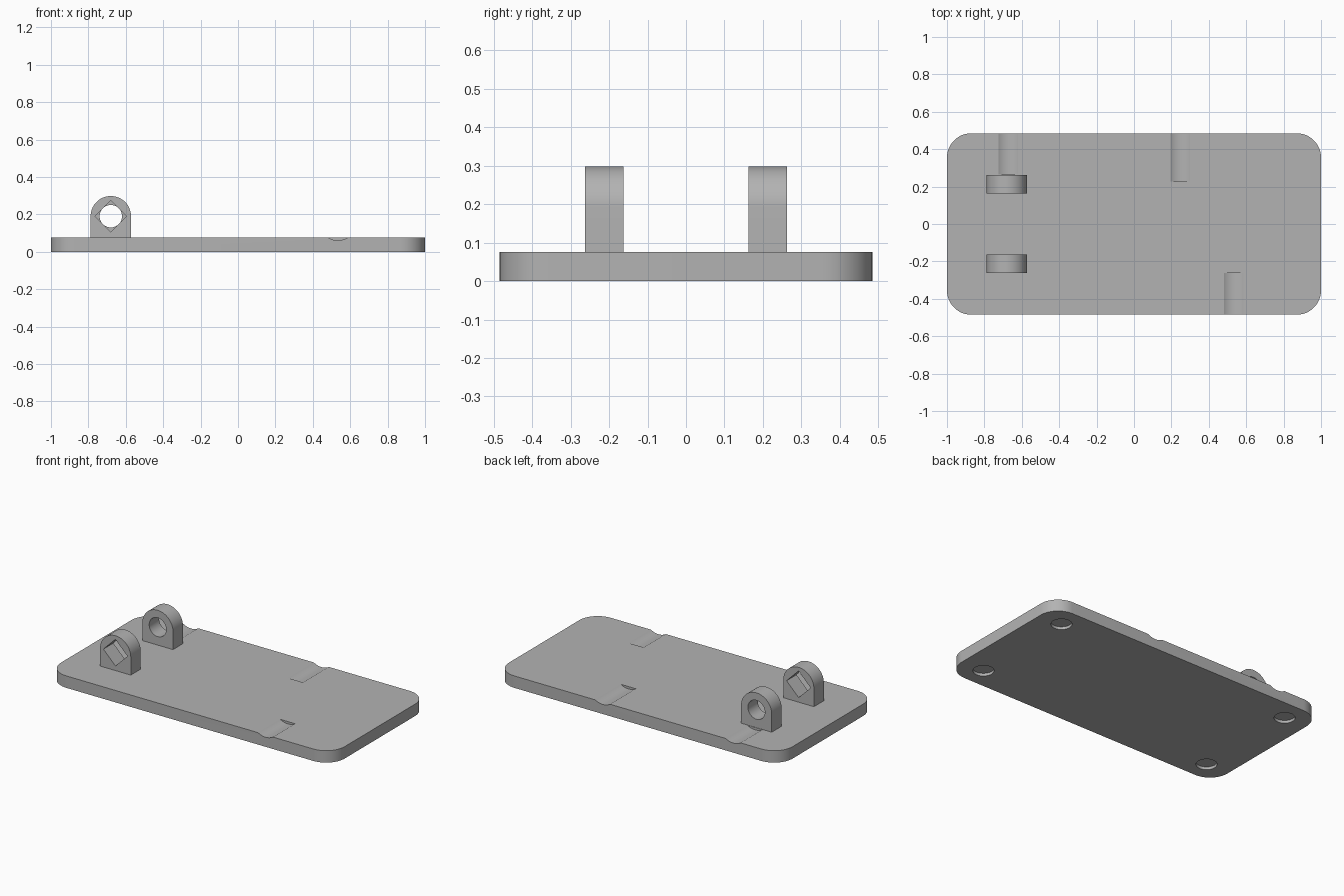
import bpy, bmesh
from math import pi, sin, cos
from mathutils import Matrix, Vector

cube = bpy.data.objects.get("Cube")
if cube:
    bpy.data.objects.remove(cube, do_unlink=True)

# Main sizes
HALF_X, HALF_Y, TOP = 1.0, 0.485, 0.076
CORNER = 0.13
LUG_X, LUG_Y, LUG_R, LUG_DEPTH, AXLE_Z = -0.68, 0.2125, 0.108, 0.1, 0.19
HOLE_R = 0.06

grey = bpy.data.materials.new("plain grey")
grey.use_nodes = True
grey.diffuse_color = (0.45, 0.45, 0.45, 1)
grey.node_tree.nodes["Principled BSDF"].inputs["Base Color"].default_value = grey.diffuse_color


def arc(cx, cy, r, start, end, steps):
    """Points along an arc."""
    angles = [start + (end - start) * i / steps for i in range(steps + 1)]
    return [(cx + r * cos(a), cy + r * sin(a)) for a in angles]


def extrude(name, outline, to_world, offset):
    """Closed prism from a 2D outline, pushed along an offset."""
    bm = bmesh.new()
    face = bm.faces.new([bm.verts.new(to_world(p)) for p in outline])
    pushed = bmesh.ops.extrude_face_region(bm, geom=[face])["geom"]
    moved = [v for v in pushed if isinstance(v, bmesh.types.BMVert)]
    bmesh.ops.translate(bm, verts=moved, vec=Vector(offset))
    bmesh.ops.recalc_face_normals(bm, faces=bm.faces)
    mesh = bpy.data.meshes.new(name)
    bm.to_mesh(mesh)
    bm.free()
    obj = bpy.data.objects.new(name, mesh)
    bpy.context.collection.objects.link(obj)
    mesh.materials.append(grey)
    return obj


def rod(name, radius, length, centre, along_y, sides=48):
    """Cylinder or prism cutter along y or z."""
    turn = Matrix.Rotation(pi / 2, 4, "X") if along_y else Matrix()
    bm = bmesh.new()
    bmesh.ops.create_cone(bm, cap_ends=True, segments=sides, radius1=radius,
                          radius2=radius, depth=length,
                          matrix=Matrix.Translation(centre) @ turn)
    mesh = bpy.data.meshes.new(name)
    bm.to_mesh(mesh)
    bm.free()
    obj = bpy.data.objects.new(name, mesh)
    bpy.context.collection.objects.link(obj)
    obj.hide_render = True
    mesh.materials.append(grey)
    return obj


def activate(obj):
    bpy.ops.object.select_all(action="DESELECT")
    obj.select_set(True)
    bpy.context.view_layer.objects.active = obj


def cut(obj, cutter):
    """Subtract the cutter and discard it."""
    mod = obj.modifiers.new("cut", "BOOLEAN")
    mod.operation, mod.solver, mod.object = "DIFFERENCE", "EXACT", cutter
    activate(obj)
    bpy.ops.object.modifier_apply(modifier=mod.name)
    bpy.data.objects.remove(cutter, do_unlink=True)


def smooth(obj):
    activate(obj)
    bpy.ops.object.shade_smooth_by_angle(angle=pi / 6)


# Base plate with rounded corners
outline = []
for i, (sx, sy) in enumerate([(1, 1), (-1, 1), (-1, -1), (1, -1)]):
    outline += arc(sx * (HALF_X - CORNER), sy * (HALF_Y - CORNER), CORNER,
                   i * pi / 2, (i + 1) * pi / 2, 12)
plate = extrude("base_plate", outline, lambda p: (p[0], p[1], 0), (0, 0, TOP))

# Shallow round grooves running in from the long edges
GROOVE_R, GROOVE_DEPTH = 0.1, 0.015
for x, inner, side in [(0.534, 0.262, -1), (0.248, 0.226, 1), (-0.672, 0.265, 1)]:
    outer = HALF_Y + 0.1
    cut(plate, rod("groove_cutter", GROOVE_R, outer - inner,
                   (x, side * (inner + outer) / 2, TOP - GROOVE_DEPTH + GROOVE_R),
                   True, 96))

# Round foot recesses under the corners
for sx in (-1, 1):
    for sy in (-1, 1):
        cut(plate, rod("recess_cutter", 0.061, 0.036, (sx * 0.84, sy * 0.35, 0), False))
smooth(plate)

# Upright lugs: square hole at the front, round hole at the back
profile = arc(0, AXLE_Z, LUG_R, 0, pi, 32) + [(-LUG_R, TOP), (LUG_R, TOP)]
for name, y, radius, sides in [("front_lug", -LUG_Y, HOLE_R * 1.414, 4),
                               ("back_lug", LUG_Y, HOLE_R, 48)]:
    lug = extrude(name, profile,
                  lambda p: (LUG_X + p[0], y - LUG_DEPTH / 2, p[1]),
                  (0, LUG_DEPTH, 0))
    cut(lug, rod("hole_cutter", radius, 0.3, (LUG_X, y, AXLE_Z), True, sides))
    smooth(lug)
